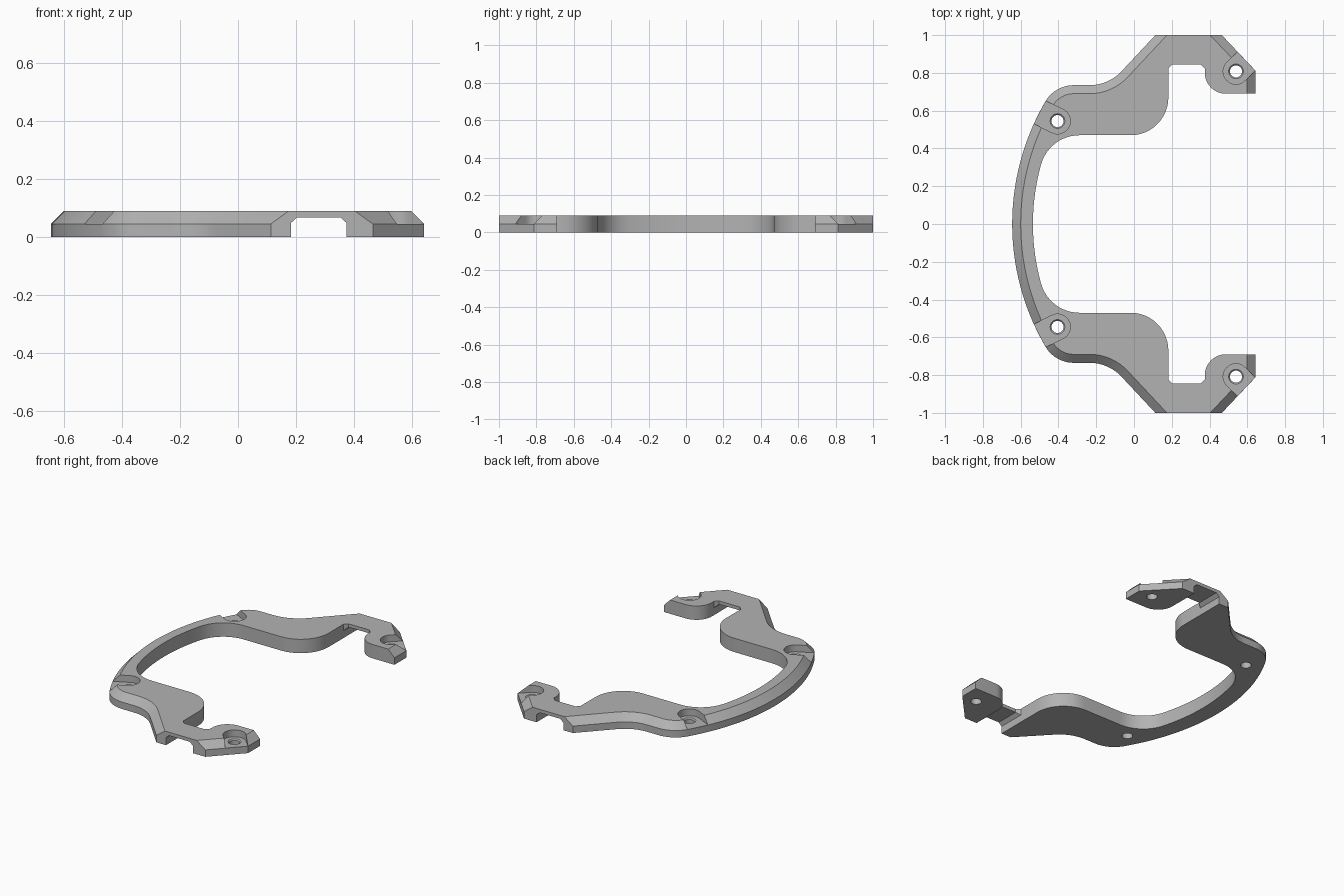
import bpy, bmesh, math
from mathutils import Vector

if "Cube" in bpy.data.objects:
    bpy.data.objects.remove(bpy.data.objects["Cube"], do_unlink=True)

HEIGHT, STEP, BEVEL = 0.09, 0.045, 0.045

grey = bpy.data.materials.new("plain grey")
grey.use_nodes = True
colour = (0.45, 0.45, 0.45, 1)
grey.diffuse_color = colour
grey.node_tree.nodes["Principled BSDF"].inputs["Base Color"].default_value = colour


def loft(name, loops):
    """Closed solid through loops with equal point counts."""
    bm = bmesh.new()
    rings = [[bm.verts.new(p) for p in loop] for loop in loops]
    n = len(rings[0])
    for a, b in zip(rings, rings[1:]):
        for i in range(n):
            j = (i + 1) % n
            bm.faces.new((a[i], a[j], b[j], b[i]))
    bm.faces.new(rings[0])
    bm.faces.new(rings[-1])
    bmesh.ops.recalc_face_normals(bm, faces=bm.faces)
    mesh = bpy.data.meshes.new(name)
    bm.to_mesh(mesh)
    bm.free()
    mesh.materials.append(grey)
    ob = bpy.data.objects.new(name, mesh)
    bpy.context.collection.objects.link(ob)
    return ob


def at(points, z):
    return [(p[0], p[1], z) for p in points]


def fillet(corners, steps=12):
    """Round each corner by its radius; keep the bevel flag of the edge leaving it."""
    out = []
    for i, (x, y, r, flag) in enumerate(corners):
        p = Vector((x, y))
        if r == 0:
            out.append((p, flag))
            continue
        u = (Vector(corners[i - 1][:2]) - p).normalized()
        v = (Vector(corners[i + 1][:2]) - p).normalized()
        half = u.angle(v) / 2
        centre = p + (u + v).normalized() * (r / math.sin(half))
        a = p + u * (r / math.tan(half)) - centre
        b = p + v * (r / math.tan(half)) - centre
        turn = a.angle(b)
        for k in range(steps + 1):
            t = k / steps
            q = (a * math.sin((1 - t) * turn) + b * math.sin(t * turn)) / math.sin(turn)
            out.append((centre + q, flag))
    return out


def bow(x, radius, y_end, flag, steps=14):
    """Shallow arc starting on the middle line."""
    end = math.asin(y_end / radius)
    return [(x + radius * (1 - math.cos(end * k / steps)),
             radius * math.sin(end * k / steps), 0, flag) for k in range(steps + 1)]


def inset(points, flags):
    """Move flagged edges inwards and join them with mitred corners."""
    n, result = len(points), []
    for i, p in enumerate(points):
        d1 = (p - points[i - 1]).normalized()
        d2 = (points[(i + 1) % n] - p).normalized()
        n1, n2 = Vector((d1.y, -d1.x)), Vector((d2.y, -d2.x))
        w1, w2 = BEVEL * flags[i - 1], BEVEL * flags[i]
        det = n1.x * n2.y - n1.y * n2.x
        if abs(det) < 1e-4:
            move = n1 * w1
        else:
            move = Vector((w1 * n2.y - w2 * n1.y, n1.x * w2 - n2.x * w1)) / det
        result.append(p + move)
    return result


# Half outline: outer rim, hook, then inner rim back to the middle line
corners = bow(-0.645, 1.285, 0.64, 1)
corners += [(-0.42, 0.735, 0.175, 1), (-0.135, 0.735, 0.23, 1), (0.113, 1, 0, 0),
            (0.465, 1, 0, 1), (0.642, 0.813, 0, 1), (0.642, 0.69, 0, 0),
            (0.375, 0.69, 0.11, 0), (0.375, 0.823, 0, 0), (0.353, 0.845, 0, 0),
            (0.204, 0.845, 0, 0), (0.182, 0.823, 0, 0), (0.182, 0.47, 0.2, 0),
            (-0.446, 0.47, 0.21, 0)]
corners += bow(-0.535, 1.175, 0.31, 0)[::-1]
half = fillet(corners)
points = [p for p, f in half]
flags = [f for p, f in half][:-1]
points += [Vector((p.x, -p.y)) for p in points[-2:0:-1]]
flags += flags[::-1]

# Main body with bevelled outer rim
body = loft("curved_bracket", [at(points, 0), at(points, STEP),
                               at(inset(points, flags), HEIGHT)])

cutters = []


def circle(c, r, n=32):
    return [(c[0] + r * math.cos(math.tau * k / n),
             c[1] + r * math.sin(math.tau * k / n)) for k in range(n)]


for side in (1, -1):
    # Screw holes with recesses that open through the outer rim
    for x, y, angle in ((-0.405, 0.545, 153.5), (0.54, 0.808, 45)):
        c, a = (x, y * side), math.radians(angle) * side
        out = Vector((math.cos(a), math.sin(a))) * 0.3
        slot = [(c[0] + 0.068 * math.cos(a + math.pi / 2 + math.pi * k / 20),
                 c[1] + 0.068 * math.sin(a + math.pi / 2 + math.pi * k / 20))
                for k in range(21)]
        slot += [(slot[-1][0] + out.x, slot[-1][1] + out.y),
                 (slot[0][0] + out.x, slot[0][1] + out.y)]
        floor = STEP + 0.0005
        cutters.append(loft("recess_cutter", [at(slot, floor), at(slot, 0.2)]))
        cutters.append(loft("hole_cutter", [at(circle(c, 0.032), -0.1),
                                            at(circle(c, 0.032), floor - 0.007),
                                            at(circle(c, 0.041), floor + 0.002)]))
    # Channel under the hook bridge
    profile = [(0.182, -0.1), (0.375, -0.1), (0.375, 0.048), (0.353, 0.068),
               (0.204, 0.068), (0.182, 0.048)]
    cutters.append(loft("channel_cutter", [[(x, y * side, z) for x, z in profile]
                                           for y in (0.8, 1.1)]))

# Cut the openings and discard the cutters
bpy.context.view_layer.objects.active = body
body.select_set(True)
for cutter in cutters:
    cutter.hide_render = True
    mod = body.modifiers.new("cut", "BOOLEAN")
    mod.operation, mod.solver, mod.object = "DIFFERENCE", "EXACT", cutter
    bpy.ops.object.modifier_apply(modifier=mod.name)
    bpy.data.objects.remove(cutter, do_unlink=True)

bpy.ops.object.shade_smooth_by_angle(angle=math.radians(25))
